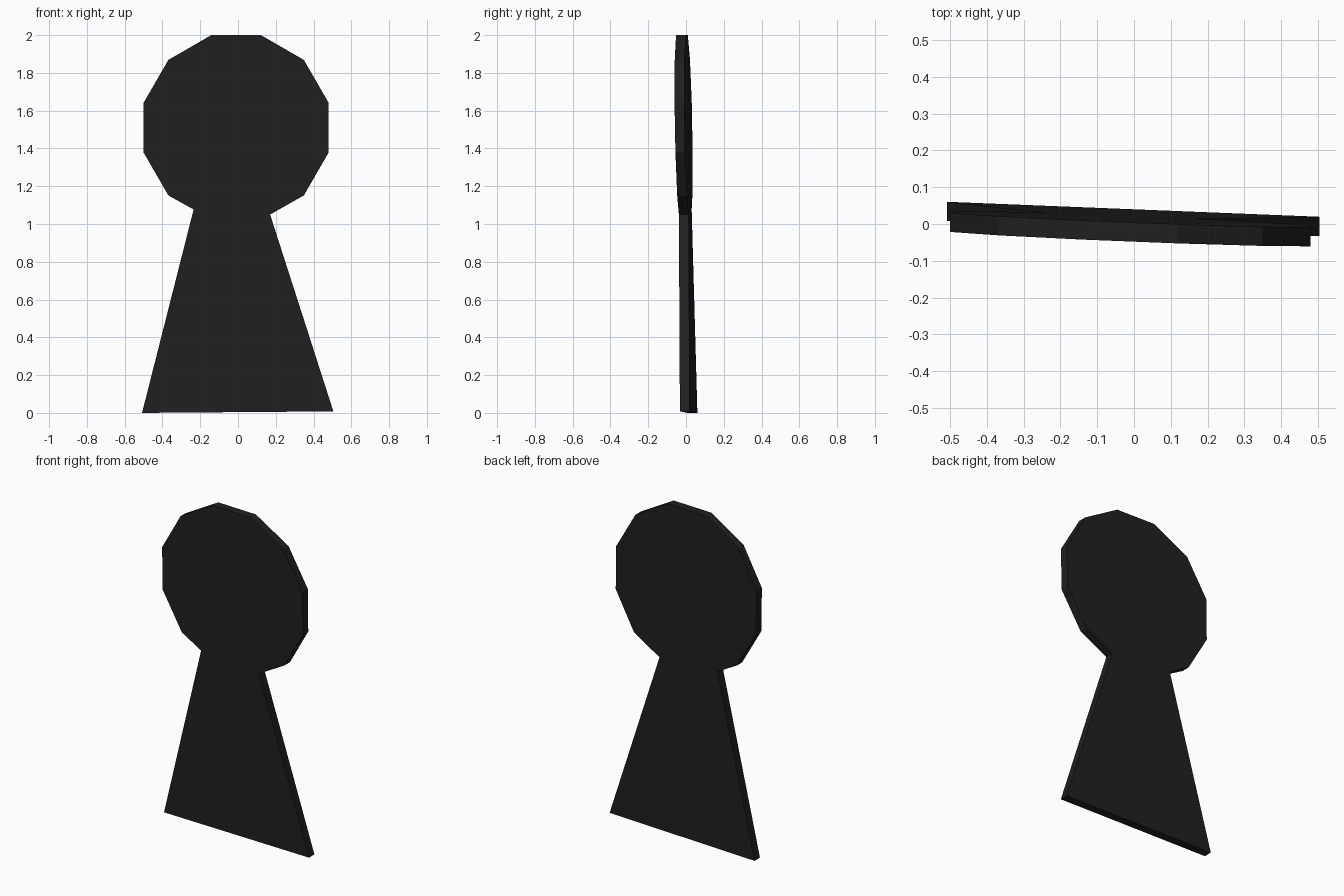
import bpy, bmesh, math

if "Cube" in bpy.data.objects:
    bpy.data.objects.remove(bpy.data.objects["Cube"])

THICK = 0.052
CX, CZ, R = -0.01, 1.51, 0.49 / math.cos(math.radians(15))


def back_y(x, z):
    # the plate is slightly turned and leans slightly forward
    return 0.04 - 0.04 * x - 0.018 * z


# Outline: ten visible corners of a 12-sided head, then the flared stem
outline = []
for i in range(10):
    a = math.radians(-45 + 30 * i)
    outline.append((CX + R * math.cos(a), CZ + R * math.sin(a)))
outline += [(-0.235, 1.077), (-0.508, 0.0), (0.505, 0.008), (0.17, 1.05)]

# Plate: front face extruded to the back
bm = bmesh.new()
front = bm.faces.new([bm.verts.new((x, back_y(x, z) - THICK, z)) for x, z in outline])
ext = bmesh.ops.extrude_face_region(bm, geom=[front], use_keep_orig=True)
for v in ext["geom"]:
    if isinstance(v, bmesh.types.BMVert):
        v.co.y += THICK
bmesh.ops.recalc_face_normals(bm, faces=bm.faces)

mesh = bpy.data.meshes.new("keyhole_plate")
bm.to_mesh(mesh)
bm.free()
plate = bpy.data.objects.new("keyhole_plate", mesh)
bpy.context.collection.objects.link(plate)

# Near-black material
mat = bpy.data.materials.new("black")
mat.diffuse_color = (0.014, 0.014, 0.014, 1)
mat.use_nodes = True
mat.node_tree.nodes["Principled BSDF"].inputs["Base Color"].default_value = mat.diffuse_color
mesh.materials.append(mat)
